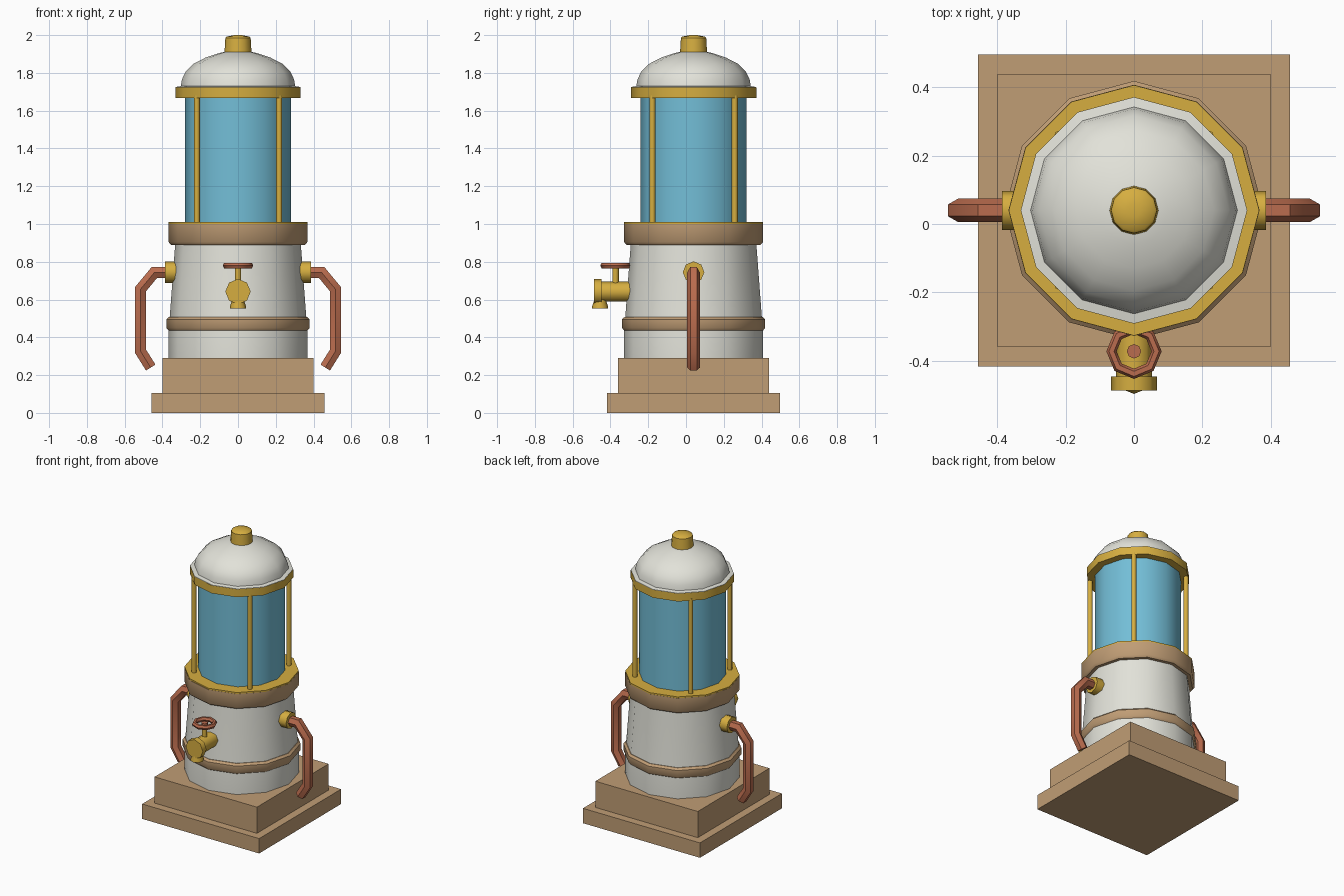
import bpy, bmesh, math
from mathutils import Vector, Matrix

if "Cube" in bpy.data.objects:
    bpy.data.objects.remove(bpy.data.objects["Cube"])

CY = 0.04  # the body axis sits slightly behind the origin


def material(name, rgb):
    lin = [((c / 255 + 0.055) / 1.055) ** 2.4 for c in rgb] + [1]
    m = bpy.data.materials.new(name)
    m.use_nodes = True
    m.diffuse_color = lin
    m.node_tree.nodes["Principled BSDF"].inputs["Base Color"].default_value = lin
    return m


TAN = material("tan stone", (192, 157, 117))
WHITE = material("off white", (226, 226, 217))
GOLD = material("brass", (214, 174, 64))
BLUE = material("blue glass", (115, 190, 215))
COPPER = material("copper", (186, 108, 78))


def finish(name, bm, mat, angle=40):
    bmesh.ops.recalc_face_normals(bm, faces=bm.faces)
    me = bpy.data.meshes.new(name)
    bm.to_mesh(me)
    bm.free()
    me.materials.append(mat)
    ob = bpy.data.objects.new(name, me)
    bpy.context.collection.objects.link(ob)
    if angle:
        bpy.ops.object.select_all(action="DESELECT")
        ob.select_set(True)
        bpy.context.view_layer.objects.active = ob
        bpy.ops.object.shade_smooth_by_angle(angle=math.radians(angle))
    return ob


def skin(bm, rings, closed=False):
    """Join equal vertex rings with quads, capping both ends unless closed."""
    n = len(rings[0])
    pairs = list(zip(rings, rings[1:]))
    if closed:
        pairs.append((rings[-1], rings[0]))
    for a, b in pairs:
        for i in range(n):
            j = (i + 1) % n
            bm.faces.new((a[i], a[j], b[j], b[i]))
    if not closed:
        bm.faces.new(rings[0])
        bm.faces.new(rings[-1])


def lathe(name, profile, mat, sides=12, at=(0, CY, 0), turn=None, angle=40):
    """Revolve (radius, height) points about z, then turn and place."""
    bm = bmesh.new()
    place = Matrix.Translation(at) @ (turn or Matrix())
    rings = []
    for r, z in profile:
        angles = [math.tau * i / sides for i in range(sides)]
        rings.append([bm.verts.new(place @ Vector((r * math.cos(a), r * math.sin(a), z)))
                      for a in angles])
    skin(bm, rings)
    return finish(name, bm, mat, angle)


def slab(name, half, z0, z1):
    bm = bmesh.new()
    bmesh.ops.create_cube(bm, size=1, matrix=Matrix.Translation((0, CY, (z0 + z1) / 2))
                          @ Matrix.Diagonal((2 * half, 2 * half, z1 - z0, 1)))
    finish(name, bm, TAN, 0)


def pipe(name, path, radius, mat):
    """Sweep a hexagon along (x, z) points with mitred corners."""
    bm = bmesh.new()
    pts = [Vector(p) for p in path]
    rings = []
    for i, p in enumerate(pts):
        d0 = (p - pts[max(i - 1, 0)]).normalized()
        d1 = (pts[min(i + 1, len(pts) - 1)] - p).normalized()
        tangent = (d0 + d1).normalized()
        side = Vector((-tangent.y, tangent.x)) / max(tangent.dot(d1 if d1.length else d0), 0.5)
        ring = []
        for k in range(6):
            a = math.tau * k / 6
            q = p + side * radius * math.sin(a)
            ring.append(bm.verts.new((q.x, CY + radius * math.cos(a), q.y)))
        rings.append(ring)
    skin(bm, rings)
    finish(name, bm, mat)


# Stepped square plinth
slab("plinth_lower", 0.457, 0, 0.105)
slab("plinth_upper", 0.4, 0.105, 0.29)

# Tapered body with bands
lathe("body", [(0.368, 0.28), (0.368, 0.44), (0.362, 0.5), (0.332, 0.9)], WHITE)
lathe("lower_band", [(0.367, 0.435), (0.379, 0.45), (0.379, 0.495), (0.365, 0.508)], TAN)
lathe("collar", [(0.355, 0.89), (0.368, 0.905), (0.368, 1.0)], TAN)
lathe("collar_plate", [(0.367, 1.0), (0.367, 1.01)], GOLD)

# Glass cylinder and its guard posts
lathe("glass", [(0.28, 1.0), (0.28, 1.68)], BLUE)
for i, (sx, sy) in enumerate([(1, 1), (-1, 1), (-1, -1), (1, -1)]):
    lathe(f"post_{i + 1}", [(0.016, 1.0), (0.016, 1.68)], GOLD, 8,
          (sx * 0.218, CY + sy * 0.218, 0), angle=50)

# Cap ring, dome and knob
lathe("cap_ring", [(0.332, 1.667), (0.332, 1.722)], GOLD)
lathe("dome", [(0.331, 1.721), (0.331, 1.725), (0.303, 1.73), (0.297, 1.765), (0.278, 1.805),
               (0.235, 1.848), (0.17, 1.882), (0.1, 1.905), (0.05, 1.915)], WHITE)
lathe("knob", [(0.072, 1.9), (0.067, 1.985), (0.06, 1.992), (0.02, 2.0)], GOLD)

# Side pipes with flanges
for side, s in (("left", 1), ("right", -1)):
    lathe(f"{side}_flange", [(0.057, 0.3), (0.057, 0.387)], GOLD, 8, (0, CY, 0.745),
          Matrix.Rotation(s * math.pi / 2, 4, "Y"), 50)
    pipe(f"{side}_pipe", [(s * x, z) for x, z in
         [(0.3, 0.743), (0.443, 0.743), (0.516, 0.655), (0.516, 0.326), (0.462, 0.24)]],
         0.034, COPPER)

# Front tap: barrel, cap, spout, stem
forward = Matrix.Rotation(math.pi / 2, 4, "X")
lathe("tap_barrel", [(0.053, 0.25), (0.053, 0.46)], GOLD, 8, (0, 0, 0.642), forward, 50)
lathe("tap_cap", [(0.067, 0.447), (0.067, 0.488)], GOLD, 8, (0, 0, 0.642), forward, 50)
lathe("tap_spout", [(0.043, 0.552), (0.043, 0.562), (0.032, 0.595), (0.032, 0.63)], GOLD, 8,
      (0, -0.455, 0), angle=50)
lathe("tap_stem", [(0.017, 0.66), (0.017, 0.775)], GOLD, 8, (0, -0.373, 0), angle=50)
lathe("wheel_hub", [(0.021, 0.772), (0.021, 0.786)], COPPER, 8, (0, -0.373, 0), angle=50)

# Tap wheel: an eight-sided ring
bm = bmesh.new()
rings = []
for i in range(8):
    a = math.tau * i / 8
    ring = []
    for k in range(6):
        b = math.tau * k / 6
        r = 0.066 + 0.015 * math.cos(b)
        ring.append(bm.verts.new((r * math.cos(a), -0.373 + r * math.sin(a),
                                  0.78 + 0.017 * math.sin(b))))
    rings.append(ring)
skin(bm, rings, closed=True)
finish("tap_wheel", bm, COPPER, 50)
